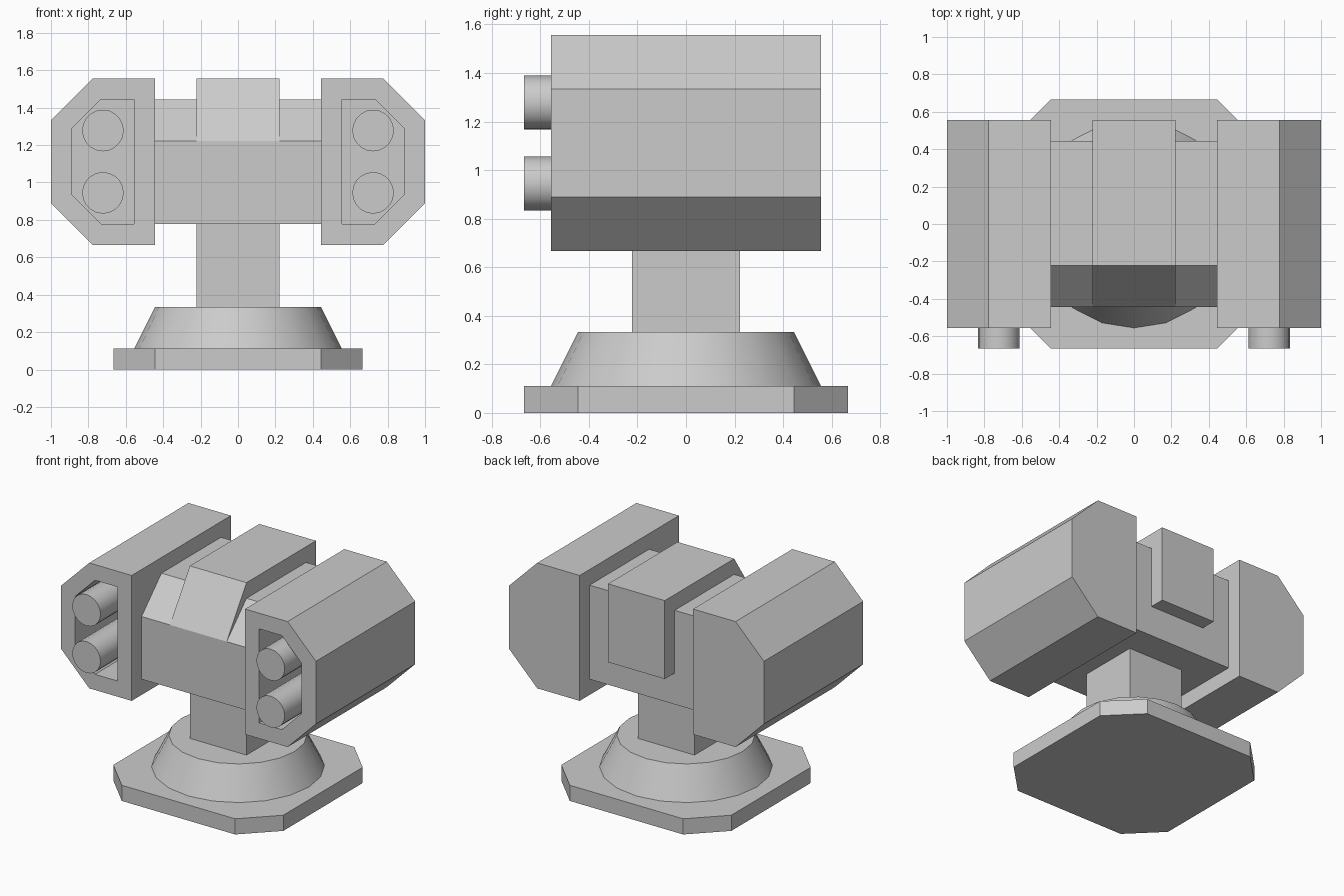
import bpy, bmesh
from math import sin, cos, pi

if "Cube" in bpy.data.objects:
    bpy.data.objects.remove(bpy.data.objects["Cube"])

U = 1 / 9  # design unit of the model


def loft(name, rings, smooth=False):
    """Closed solid through a list of equal-length point rings."""
    bm = bmesh.new()
    loops = [[bm.verts.new([c * U for c in p]) for p in ring] for ring in rings]
    n = len(loops[0])
    for a, b in zip(loops, loops[1:]):
        for i in range(n):
            j = (i + 1) % n
            bm.faces.new((a[i], a[j], b[j], b[i]))
    bm.faces.new(loops[0])
    bm.faces.new(loops[-1])
    bmesh.ops.recalc_face_normals(bm, faces=bm.faces)
    mesh = bpy.data.meshes.new(name)
    bm.to_mesh(mesh)
    bm.free()
    obj = bpy.data.objects.new(name, mesh)
    bpy.context.collection.objects.link(obj)
    if smooth:
        bpy.ops.object.select_all(action='DESELECT')
        obj.select_set(True)
        bpy.context.view_layer.objects.active = obj
        bpy.ops.object.shade_smooth_by_angle(angle=pi / 6)
    return obj


def circle(r, n=20):
    return [(r * cos(2 * pi * i / n), r * sin(2 * pi * i / n)) for i in range(n)]


def along_x(profile, *xs):
    return [[(x, y, z) for y, z in profile] for x in xs]


def at_y(profile, y, side=1):
    return [(side * x, y, z) for x, z in profile]


def at_z(profile, z):
    return [(x, y, z) for x, y in profile]


# Octagonal base plate, conical pedestal and square post
plate = [(6, -4), (6, 4), (4, 6), (-4, 6), (-6, 4), (-6, -4), (-4, -6), (4, -6)]
loft("base_plate", [at_z(plate, 0), at_z(plate, 1)])
loft("pedestal", [at_z(circle(5), 1), at_z(circle(4), 3)], smooth=True)
square = [(-2, -2), (2, -2), (2, 2), (-2, 2)]
loft("post", [at_z(square, 3), at_z(square, 7)])

# Crossbar with sloped front, and the raised centre housing over it
bar = [(-4, 7), (-4, 11), (-2, 13), (4, 13), (4, 7)]
loft("crossbar", along_x(bar, -4, 4))
housing = [(-4, 11), (-2, 14), (5, 14), (5, 9), (-2, 9)]
loft("centre_housing", along_x(housing, -2, 2))

# Side pods with a deep front recess, each holding two tubes
outer = [(4, 6), (7, 6), (9, 8), (9, 12), (7, 14), (4, 14)]
inner = [(5, 7), (6.59, 7), (8, 8.41), (8, 11.59), (6.59, 13), (5, 13)]
FLOOR = 0
for side, label in ((-1, "left"), (1, "right")):
    loft(label + "_pod", [at_y(outer, 5, side), at_y(outer, -5, side),
                          at_y(inner, -5, side), at_y(inner, FLOOR, side)])
    for z, level in ((8.5, "lower"), (11.5, "upper")):
        tube = [(6.5 + x, z + y) for x, y in circle(1)]
        loft(f"{label}_{level}_tube",
             [at_y(tube, -6, side), at_y(tube, FLOOR, side)], smooth=True)
